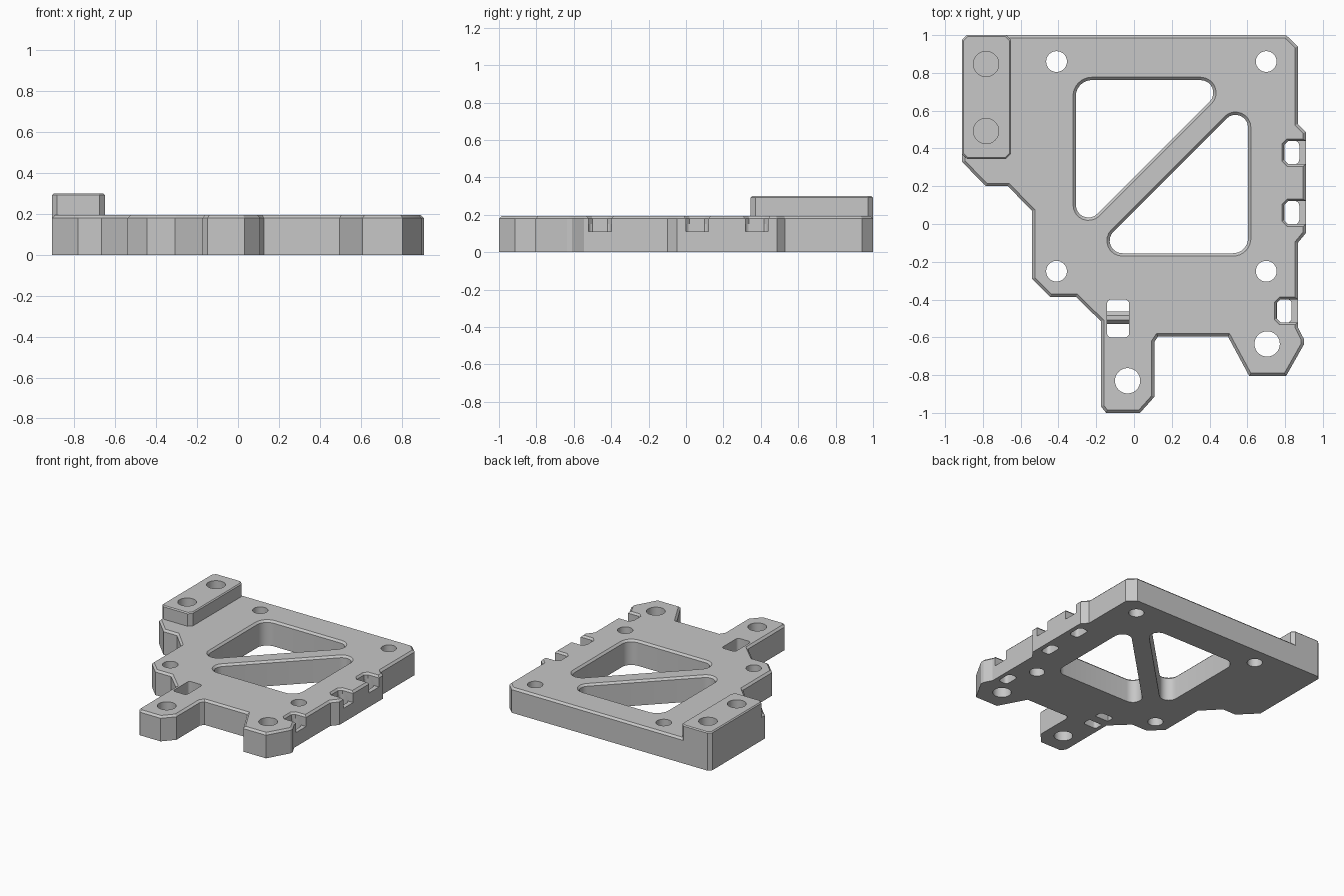
import bpy
import bmesh
import math
from mathutils import Vector

cube = bpy.data.objects.get("Cube")
if cube:
    bpy.data.objects.remove(cube)

grey = bpy.data.materials.new("matte grey")
grey.use_nodes = True
colour = (0.57, 0.57, 0.57, 1)
grey.diffuse_color = colour
grey.node_tree.nodes["Principled BSDF"].inputs["Base Color"].default_value = colour

TOP, BEVEL_Z, CHAMFER = 0.195, 0.18, 0.015


def inset(points, d):
    """Move a counter-clockwise outline inwards by d with mitred corners."""
    result = []
    for i, p in enumerate(points):
        e = (p - points[i - 1]).normalized()
        f = (points[(i + 1) % len(points)] - p).normalized()
        n, m = Vector((-e.y, e.x)), Vector((-f.y, f.x))
        result.append(p + (n + m) * d / (1 + n.dot(m)))
    return result


def fillet(corners, radii, steps=8):
    """Round every corner of an outline with its own radius."""
    pts, result = [Vector(c) for c in corners], []
    for i, p in enumerate(pts):
        r = radii[i]
        u = (pts[i - 1] - p).normalized()
        v = (pts[(i + 1) % len(pts)] - p).normalized()
        half = u.angle(v) / 2
        centre = p + (u + v).normalized() * r / math.sin(half)
        start = (p + u * r / math.tan(half) - centre).normalized()
        end = (p + v * r / math.tan(half) - centre).normalized()
        result += [centre + r * start.slerp(end, k / steps) for k in range(steps + 1)]
    return result


def rounded_rect(x0, x1, y0, y1, r, steps=4):
    return fillet([(x0, y0), (x1, y0), (x1, y1), (x0, y1)], [r] * 4, steps)


def circle(x, y, r, n=40):
    return [Vector((x + r * math.cos(math.tau * k / n), y + r * math.sin(math.tau * k / n)))
            for k in range(n)]


def solid(name, outline, levels):
    """Stack an outline through (height, inset) levels into a closed solid."""
    bm = bmesh.new()
    outline = [Vector(p) for p in outline]
    rings = [[bm.verts.new((p.x, p.y, z)) for p in inset(outline, d)] for z, d in levels]
    n = len(outline)
    for low, high in zip(rings, rings[1:]):
        for i in range(n):
            j = (i + 1) % n
            bm.faces.new((low[i], low[j], high[j], high[i]))
    bm.faces.new(rings[0][::-1])
    bm.faces.new(rings[-1])
    mesh = bpy.data.meshes.new(name)
    bm.to_mesh(mesh)
    bm.free()
    mesh.materials.append(grey)
    obj = bpy.data.objects.new(name, mesh)
    bpy.context.collection.objects.link(obj)
    return obj


def combine(target, tool, operation="DIFFERENCE"):
    """Apply a boolean and discard its tool."""
    tool.hide_render = True
    mod = target.modifiers.new("shape", "BOOLEAN")
    mod.object, mod.operation, mod.solver = tool, operation, "EXACT"
    bpy.context.view_layer.objects.active = target
    bpy.ops.object.modifier_apply(modifier=mod.name)
    bpy.data.objects.remove(tool)


# Main plate, outline running counter-clockwise from the back left corner
outline = [
    (-0.885, 1), (-0.91, 0.975), (-0.91, 0.328), (-0.783, 0.2), (-0.667, 0.2),
    (-0.54, 0.069), (-0.54, -0.29), (-0.444, -0.386), (-0.307, -0.386),
    (-0.175, -0.515), (-0.175, -0.965), (-0.148, -1), (0.032, -1),
    (0.108, -0.915), (0.108, -0.624), (0.127, -0.595), (0.497, -0.595),
    (0.61, -0.805), (0.805, -0.805), (0.9, -0.637), (0.9, -0.61),
    (0.867, -0.545), (0.867, -0.1), (0.91, -0.048), (0.91, 0.487),
    (0.867, 0.53), (0.867, 0.94), (0.805, 1)]
plate = solid("mounting_plate", outline, [(0, 0), (BEVEL_Z, 0), (TOP, CHAMFER)])

# Raised block on the back corner
block = [(-0.885, 1), (-0.91, 0.975), (-0.91, 0.37), (-0.885, 0.345),
         (-0.677, 0.345), (-0.65, 0.372), (-0.65, 0.973), (-0.677, 1)]
combine(plate, solid("raised_block", block, [(BEVEL_Z, 0), (0.292, 0), (0.3, 0.008)]), "UNION")

# Two triangular windows with a chamfered top rim
flared = [(-0.1, CHAMFER), (BEVEL_Z, CHAMFER), (TOP, 0), (0.25, 0)]
windows = [([(-0.323, 0.777), (-0.323, -0.097), (0.551, 0.777)], (0.1, 0.082, 0.082)),
           ([(0.619, -0.17), (0.619, 0.709), (-0.26, -0.17)], (0.095, 0.082, 0.082))]
for corners, radii in windows:
    combine(plate, solid("window_cutter", fillet(corners, radii), flared))

# Screw holes: four small, two large, and two blind ones in the block
holes = [(x, y, 0.055, -0.1) for x in (-0.41, 0.7) for y in (0.86, -0.25)]
holes += [(0.705, -0.635, 0.067, -0.1), (-0.034, -0.83, 0.067, -0.1)]
holes += [(-0.783, y, 0.067, 0.1) for y in (0.847, 0.492)]
for x, y, r, floor in holes:
    combine(plate, solid("hole_cutter", circle(x, y, r), [(floor, 0), (0.4, 0)]))

# Strap notches along the left edge: open channel above, slot through below
for x, y in ((0.783, 0.378), (0.783, 0.06), (0.743, -0.46)):
    channel = rounded_rect(x, x + 0.3, y - 0.073, y + 0.073, 0.028, 1)
    combine(plate, solid("notch_cutter", channel,
                         [(0.11, 0.012), (BEVEL_Z, 0.012), (TOP, 0), (0.25, 0)]))
    slot = rounded_rect(x + 0.013, x + 0.092, y - 0.062, y + 0.062, 0.025)
    combine(plate, solid("slot_cutter", slot, [(-0.1, 0), (0.15, 0)]))

# Strap slot at the front, crossed by a low bridge
combine(plate, solid("slot_cutter", rounded_rect(-0.143, -0.026, -0.6, -0.4, 0.022),
                     [(-0.1, 0), (0.4, 0)]))
bridge = solid("strap_bridge", [(-0.143, -0.53), (-0.026, -0.53), (-0.026, -0.463), (-0.143, -0.463)],
               [(0, 0), (0.09, 0), (0.115, 0.022)])
for v in bridge.data.vertices:
    v.co.x = -0.143 if v.co.x < -0.085 else -0.026

# Smooth the round walls while keeping the machined edges crisp
bpy.ops.object.select_all(action="DESELECT")
plate.select_set(True)
bpy.context.view_layer.objects.active = plate
bpy.ops.object.shade_smooth_by_angle(angle=math.radians(25))
